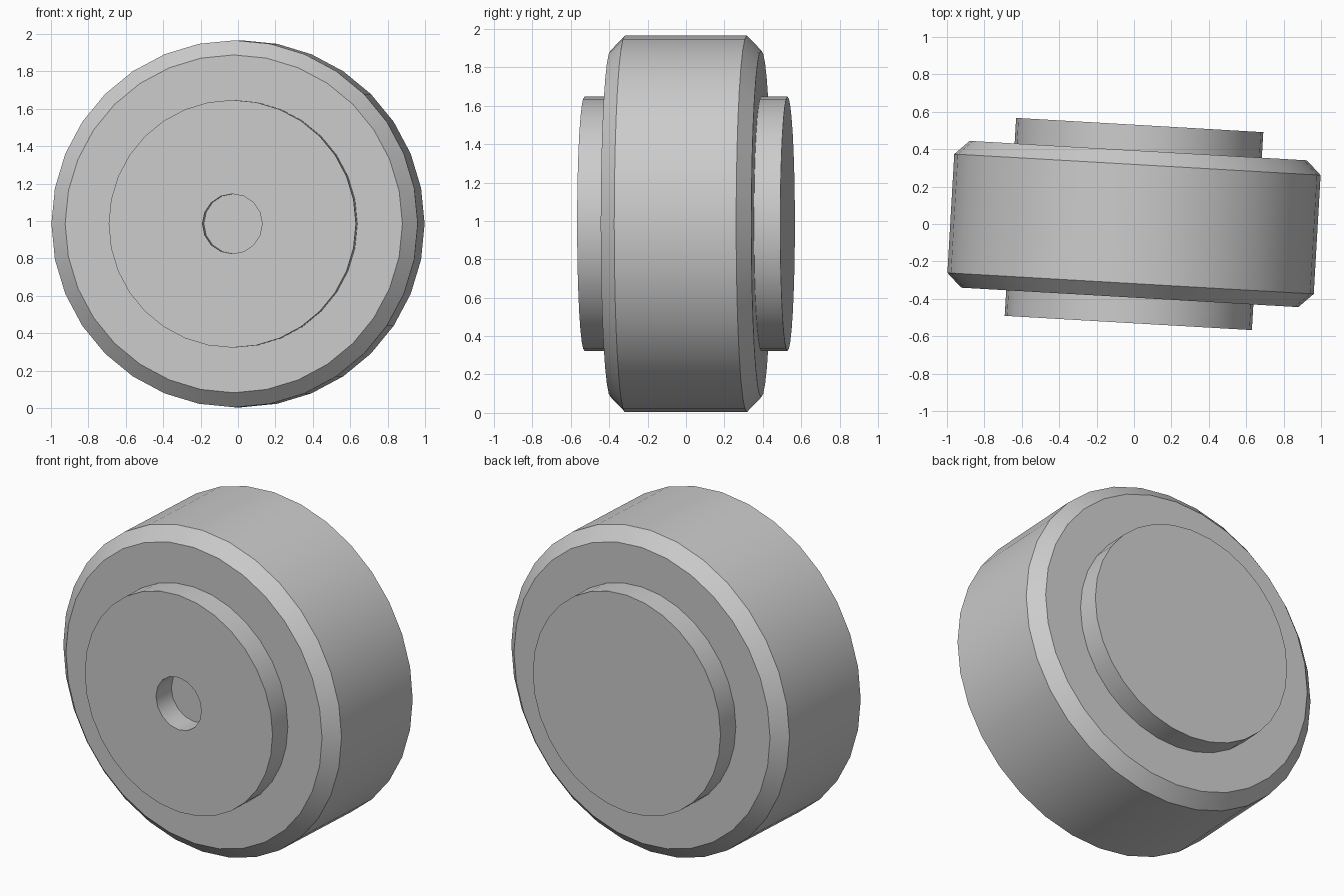
import bpy, bmesh, math
from mathutils import Matrix

cube = bpy.data.objects.get("Cube")
if cube:
    bpy.data.objects.remove(cube, do_unlink=True)

grey = bpy.data.materials.new("plain grey")
grey.use_nodes = True
grey.diffuse_color = (0.6, 0.6, 0.6, 1)
grey.node_tree.nodes["Principled BSDF"].inputs["Base Color"].default_value = (0.6, 0.6, 0.6, 1)

RADIUS = 0.981
SIDES, BORE_SIDES = 32, 16
# Half profile as (radius, distance along the axle), from hub end to tread edge
HALF = [(0.662, 0.53), (0.662, 0.393), (0.903, 0.393), (RADIUS, 0.318)]
PROFILE = [(r, -y) for r, y in HALF] + [(r, y) for r, y in reversed(HALF)]


def ring(bm, radius, y, sides):
    """Closed circle of edges around the axle."""
    verts = [bm.verts.new((radius * math.sin(math.tau * i / sides), y,
                           radius * math.cos(math.tau * i / sides)))
             for i in range(sides)]
    return [bm.edges.new((verts[i - 1], verts[i])) for i in range(sides)]


# Wheel: outer rings closed through the bore
bm = bmesh.new()
rings = [ring(bm, r, y, SIDES) for r, y in PROFILE]
hub_end = HALF[0][1]
rings += [ring(bm, 0.16, y, BORE_SIDES) for y in (hub_end, -hub_end)]
for i in range(len(rings)):
    bmesh.ops.bridge_loops(bm, edges=rings[i - 1] + rings[i])
bmesh.ops.recalc_face_normals(bm, faces=bm.faces)

# Slight turn about the vertical, standing on the ground
bm.transform(Matrix.Translation((0, 0, RADIUS + 0.004)) @ Matrix.Rotation(math.radians(-3.3), 4, "Z"))
mesh = bpy.data.meshes.new("wheel")
bm.to_mesh(mesh)
bm.free()
mesh.materials.append(grey)
wheel = bpy.data.objects.new("wheel", mesh)
bpy.context.collection.objects.link(wheel)

bpy.ops.object.select_all(action="DESELECT")
wheel.select_set(True)
bpy.context.view_layer.objects.active = wheel
bpy.ops.object.shade_smooth_by_angle(angle=math.radians(30))
